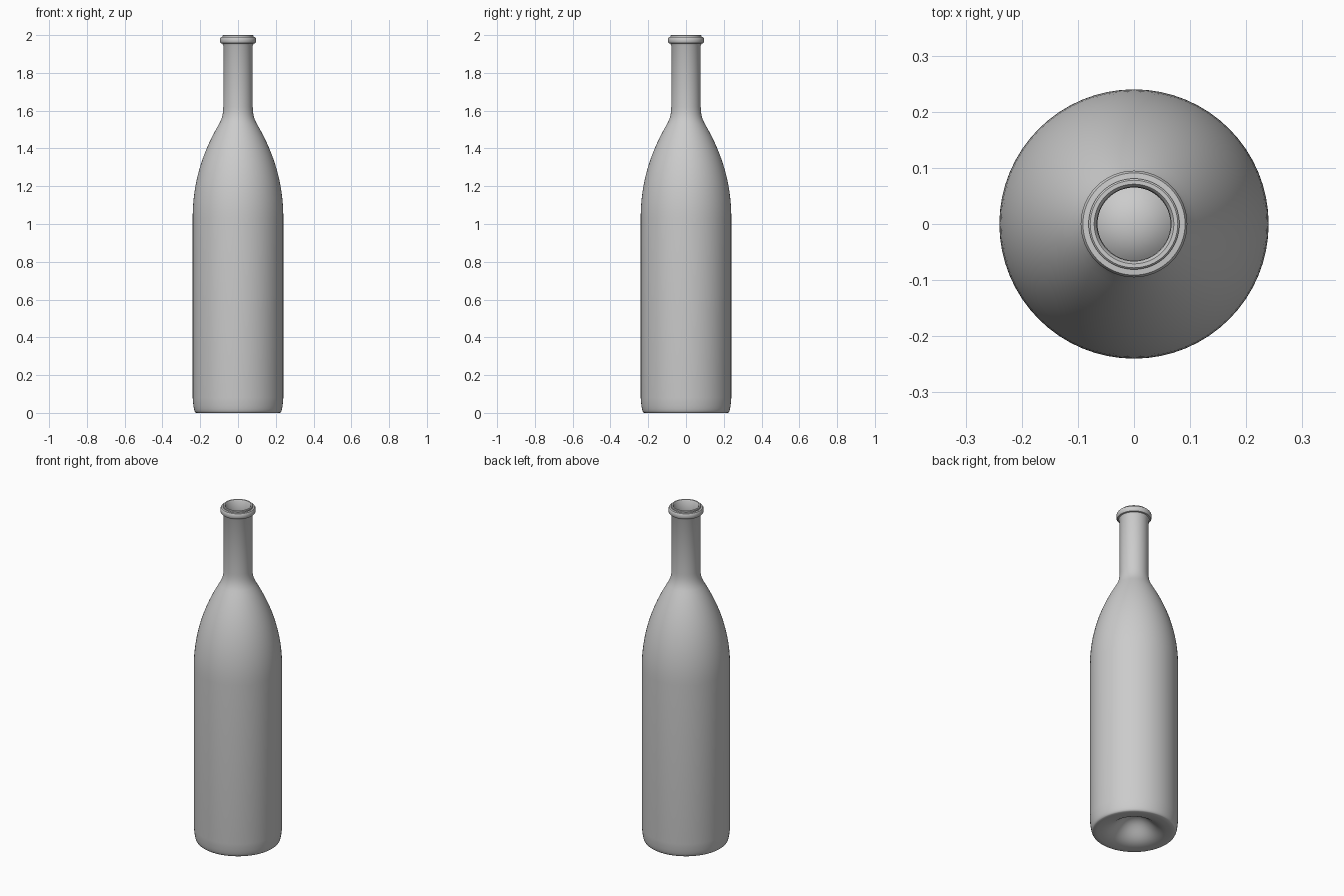
import bpy, bmesh, math

if "Cube" in bpy.data.objects:
    bpy.data.objects.remove(bpy.data.objects["Cube"])

SIDES = 64
WALL = 0.013


def bezier(p0, p1, p2, p3, n):
    """Points along a cubic curve in (radius, height)."""
    pts = []
    for i in range(n + 1):
        t = i / n
        u = 1 - t
        w = (u**3, 3*u*u*t, 3*u*t*t, t**3)
        pts.append(tuple(sum(k * p[a] for k, p in zip(w, (p0, p1, p2, p3))) for a in (0, 1)))
    return pts


def lathe(name, profile):
    """Revolve a profile that starts and ends on the z axis."""
    bm = bmesh.new()
    verts = [bm.verts.new((r, 0, z)) for r, z in profile]
    edges = [bm.edges.new(pair) for pair in zip(verts, verts[1:])]
    bmesh.ops.spin(bm, geom=verts + edges, cent=(0, 0, 0), axis=(0, 0, 1),
                   angle=2 * math.pi, steps=SIDES)
    bmesh.ops.remove_doubles(bm, verts=bm.verts, dist=1e-5)
    bmesh.ops.recalc_face_normals(bm, faces=bm.faces)
    mesh = bpy.data.meshes.new(name)
    bm.to_mesh(mesh)
    bm.free()
    obj = bpy.data.objects.new(name, mesh)
    bpy.context.collection.objects.link(obj)
    bpy.context.view_layer.objects.active = obj
    obj.select_set(True)
    bpy.ops.object.shade_smooth_by_angle(angle=math.radians(40))
    return obj


# Hollow punt under the base, from the centre outwards
punt = bezier((0, 0.1), (0.09, 0.1), (0.09, 0.0), (0.2, 0.0), 14)
# Rounded heel
heel = bezier((0.222, 0), (0.232, 0.002), (0.236, 0.03), (0.24, 0.08), 6)
# Shoulder and the flare into the neck
shoulder = bezier((0.24, 1.03), (0.24, 1.25), (0.17, 1.41), (0.10, 1.53), 18)
flare = bezier((0.10, 1.53), (0.086, 1.555), (0.078, 1.58), (0.078, 1.62), 8)[1:]
# Raised ring and mouth
lip = [(0.078, 1.945), (0.083, 1.955), (0.091, 1.957), (0.095, 1.963), (0.095, 1.982),
       (0.091, 1.989), (0.081, 1.99), (0.081, 1.997), (0.078, 2.0), (0.071, 2.0),
       (0.066, 1.994)]
# Inner wall follows the outside down to the floor
inside = [(r - WALL, z) for r, z in reversed(shoulder + flare)]
floor = [(0.227, 0.08), (0.22, 0.035), (0.205, 0.02)]
floor += [(r, z + 0.018) for r, z in reversed(punt[:-1])]

lathe("bottle", punt + heel + shoulder + flare + lip + [(0.065, 1.94)] + inside + floor)
